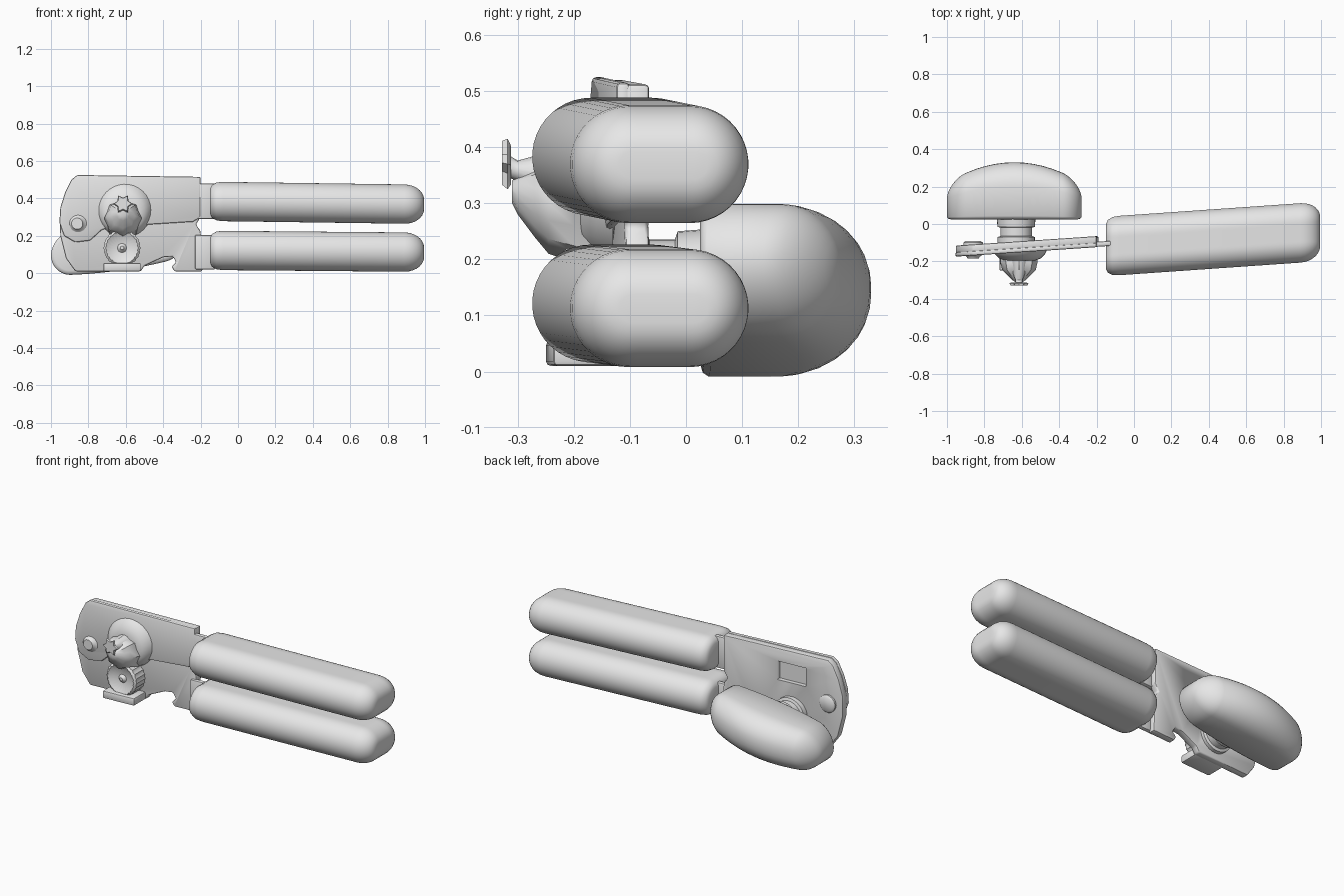
import bpy, bmesh, math
from mathutils import Vector

cube = bpy.data.objects.get("Cube")
if cube:
    bpy.data.objects.remove(cube, do_unlink=True)

grey = bpy.data.materials.new("plain_grey")
grey.use_nodes = True
grey.diffuse_color = (0.8, 0.8, 0.8, 1)
grey.node_tree.nodes["Principled BSDF"].inputs["Base Color"].default_value = (0.8, 0.8, 0.8, 1)


def finish(name, bm, bevel=0, angle=40):
    bmesh.ops.recalc_face_normals(bm, faces=bm.faces)
    mesh = bpy.data.meshes.new(name)
    bm.to_mesh(mesh)
    bm.free()
    mesh.materials.append(grey)
    obj = bpy.data.objects.new(name, mesh)
    bpy.context.collection.objects.link(obj)
    bpy.ops.object.select_all(action='DESELECT')
    obj.select_set(True)
    bpy.context.view_layer.objects.active = obj
    if bevel:
        mod = obj.modifiers.new("rounded_edges", 'BEVEL')
        mod.width, mod.segments, mod.limit_method = bevel, 2, 'ANGLE'
        bpy.ops.object.modifier_apply(modifier=mod.name)
    bpy.ops.object.shade_smooth_by_angle(angle=math.radians(angle))
    return obj


def stadium(half, radius, inset, arc=10, straight=10):
    """Upper half from right to left, then the lower half back again."""
    r, s = radius - inset, half - radius
    angles = [math.pi / 2 * (i + 0.5) / (arc + 0.5) for i in range(arc + 1)]
    right = [(s + r * math.cos(a), r * math.sin(a)) for a in angles]
    mid = [(s - 2 * s * i / straight, r) for i in range(1, straight)]
    upper = right + mid + [(-u, v) for u, v in reversed(right)]
    return upper + [(u, -v) for u, v in reversed(upper)]


def loft(name, layers, half, radius, place):
    """Soft stadium-section body; place maps section and axis to space."""
    bm = bmesh.new()
    rings = [[bm.verts.new(place(u, v, t)) for u, v in stadium(half, radius, inset)]
             for t, inset in layers]
    n = len(rings[0])
    for a, b in zip(rings, rings[1:]):
        for i in range(n):
            j = (i + 1) % n
            bm.faces.new((a[i], a[j], b[j], b[i]))
    for ring in (rings[0], rings[-1]):
        for i in range(n // 2 - 1):
            bm.faces.new((ring[i], ring[i + 1], ring[n - 2 - i], ring[n - 1 - i]))
    return finish(name, bm, angle=60)


def plate_y(x):
    return -0.09 + 0.067 * (x + 0.2)


def sheet(name, outline, back, front, bevel=0.008):
    """Flat outline in x, z that follows the slant of the body."""
    bm = bmesh.new()
    a, b = [[bm.verts.new((x, plate_y(x) + off, z)) for x, z in outline]
            for off in (back, front)]
    bm.faces.new(a)
    bm.faces.new(b)
    for i in range(len(a)):
        j = (i + 1) % len(a)
        bm.faces.new((a[i], a[j], b[j], b[i]))
    return finish(name, bm, bevel)


def rect(x0, x1, z0, z1):
    return [(x0, z0), (x1, z0), (x1, z1), (x0, z1)]


def turned(name, x, profile, sides=32, teeth=0):
    """Turned part along y; profile holds y, z centre and radius."""
    bm = bmesh.new()
    rings = []
    for y, z, r in profile:
        ring = []
        for i in range(sides):
            a = 2 * math.pi * i / sides
            k = r * (1 - teeth * (i % 2))
            ring.append(bm.verts.new((x + k * math.cos(a), y, z + k * math.sin(a))))
        rings.append(ring)
    for a, b in zip(rings, rings[1:]):
        for i in range(sides):
            j = (i + 1) % sides
            bm.faces.new((a[i], a[j], b[j], b[i]))
    bm.faces.new(rings[0])
    bm.faces.new(rings[-1])
    return finish(name, bm)


# Handles: a tight rounding at the head end, a fuller one at the tip
handle_layers = [(-0.15, 0.04), (-0.14, 0.018), (-0.115, 0.004), (-0.08, 0)]
handle_layers += [(0.89 + 0.105 * math.sin(a), 0.08 * (1 - math.cos(a)))
                  for a in [math.pi / 2 * i / 7 for i in range(8)]]
for name, z_head, z_tip in (("upper_handle", 0.384, 0.368), ("lower_handle", 0.122, 0.112)):
    def place(u, v, t, z0=z_head, z1=z_tip):
        k = (t + 0.15) / 1.15
        return Vector((t, u - 0.12 + 0.08 * k, v + z0 + (z1 - z0) * k))
    loft(name, handle_layers, 0.159, 0.105, place)


# Turning knob: flat front, arched back, slightly tilted
def knob_place(u, v, t):
    e = (u / 0.36) ** 2
    return Vector((-0.64 + u, 0.025 + t * (0.305 - 0.11 * e),
                   0.145 + 0.14 * u + v * (1.25 - 0.25 * e)))


knob_layers = [(0, 0.02), (0.02, 0.006), (0.06, 0)]
knob_layers += [(0.58 + 0.42 * math.sin(a), 0.098 * (1 - math.cos(a)))
                for a in [math.pi / 2 * i / 8 for i in range(9)]]
loft("turning_knob", knob_layers, 0.36, 0.105, knob_place)

# Body plate with the bottle hook cut into its lower edge
body = sheet("body_plate", [
    (-0.86, 0.52), (-0.2, 0.512), (-0.2, 0.3), (-0.225, 0.26), (-0.2, 0.225),
    (-0.19, 0.01), (-0.34, 0.01), (-0.355, 0.035), (-0.33, 0.06), (-0.35, 0.09),
    (-0.4, 0.085), (-0.5, 0.04), (-0.52, 0.01), (-0.87, 0.01), (-0.92, 0.08),
    (-0.95, 0.2), (-0.953, 0.32), (-0.925, 0.42), (-0.89, 0.495)], 0.025, -0.018)

# Sunken window on the back of the plate
cutter = sheet("window_cutter", rect(-0.72, -0.54, 0.33, 0.44), 0.06, 0.0, 0)
cutter.hide_render = True
cut = body.modifiers.new("window", 'BOOLEAN')
cut.object, cut.operation, cut.solver = cutter, 'DIFFERENCE', 'EXACT'
bpy.context.view_layer.objects.active = body
bpy.ops.object.modifier_apply(modifier=cut.name)
bpy.data.objects.remove(cutter, do_unlink=True)

# Raised upper cover with the rounded lobe at the outer end
sheet("upper_cover", [
    (-0.86, 0.525), (-0.2, 0.515), (-0.2, 0.3), (-0.24, 0.275), (-0.48, 0.26),
    (-0.55, 0.22), (-0.68, 0.25), (-0.73, 0.23), (-0.79, 0.175), (-0.87, 0.165),
    (-0.93, 0.2), (-0.955, 0.27), (-0.95, 0.35), (-0.925, 0.43), (-0.89, 0.5)],
    -0.01, -0.034)

# Tabs joining the plate to the handles
for name, z0, z1 in (("upper_tab", 0.29, 0.48), ("lower_tab", 0.02, 0.205)):
    sheet(name, rect(-0.23, -0.12, z0, z1), -0.005, -0.032)

# Drive shaft between knob and plate
turned("drive_shaft", -0.63, [(0.05, 0.15, 0.105), (-0.015, 0.15, 0.1),
                              (-0.02, 0.15, 0.085), (-0.065, 0.15, 0.085),
                              (-0.07, 0.15, 0.1), (-0.13, 0.15, 0.1)])

# Feed gear with a dished face, and its foot
turned("feed_gear", -0.62, [(-0.12, 0.135, 0.1), (-0.21, 0.135, 0.1),
                            (-0.22, 0.135, 0.088), (-0.205, 0.135, 0.06),
                            (-0.2, 0.135, 0.025), (-0.215, 0.135, 0.01)], 48, 0.05)
sheet("gear_foot", rect(-0.72, -0.52, 0.01, 0.055), 0, -0.125)

# Pressed dome and cutting wheel, capped by a small crown
turned("pressed_dome", -0.61, [(-0.13, 0.34, 0.15), (-0.16, 0.335, 0.135),
                               (-0.185, 0.325, 0.11), (-0.195, 0.32, 0.08)])
turned("cutting_wheel", -0.615, [(-0.15, 0.28, 0.1), (-0.2, 0.295, 0.1),
                                 (-0.245, 0.3, 0.09), (-0.27, 0.305, 0.065),
                                 (-0.3, 0.315, 0.035), (-0.31, 0.32, 0.02)], 16, 0.1)
turned("crown_stem", -0.615, [(-0.19, 0.345, 0.05), (-0.26, 0.352, 0.035),
                              (-0.3, 0.358, 0.018), (-0.315, 0.365, 0.02)], 16)
turned("crown_cap", -0.615, [(-0.312, 0.368, 0.04), (-0.318, 0.37, 0.052),
                             (-0.328, 0.372, 0.045)], 12, 0.35)

# Pivot rivet, showing on both faces
turned("pivot_rivet", -0.86, [(-0.09, 0.265, 0.04), (-0.1, 0.265, 0.052),
                              (-0.165, 0.265, 0.05), (-0.175, 0.265, 0.035),
                              (-0.185, 0.265, 0.03)])
